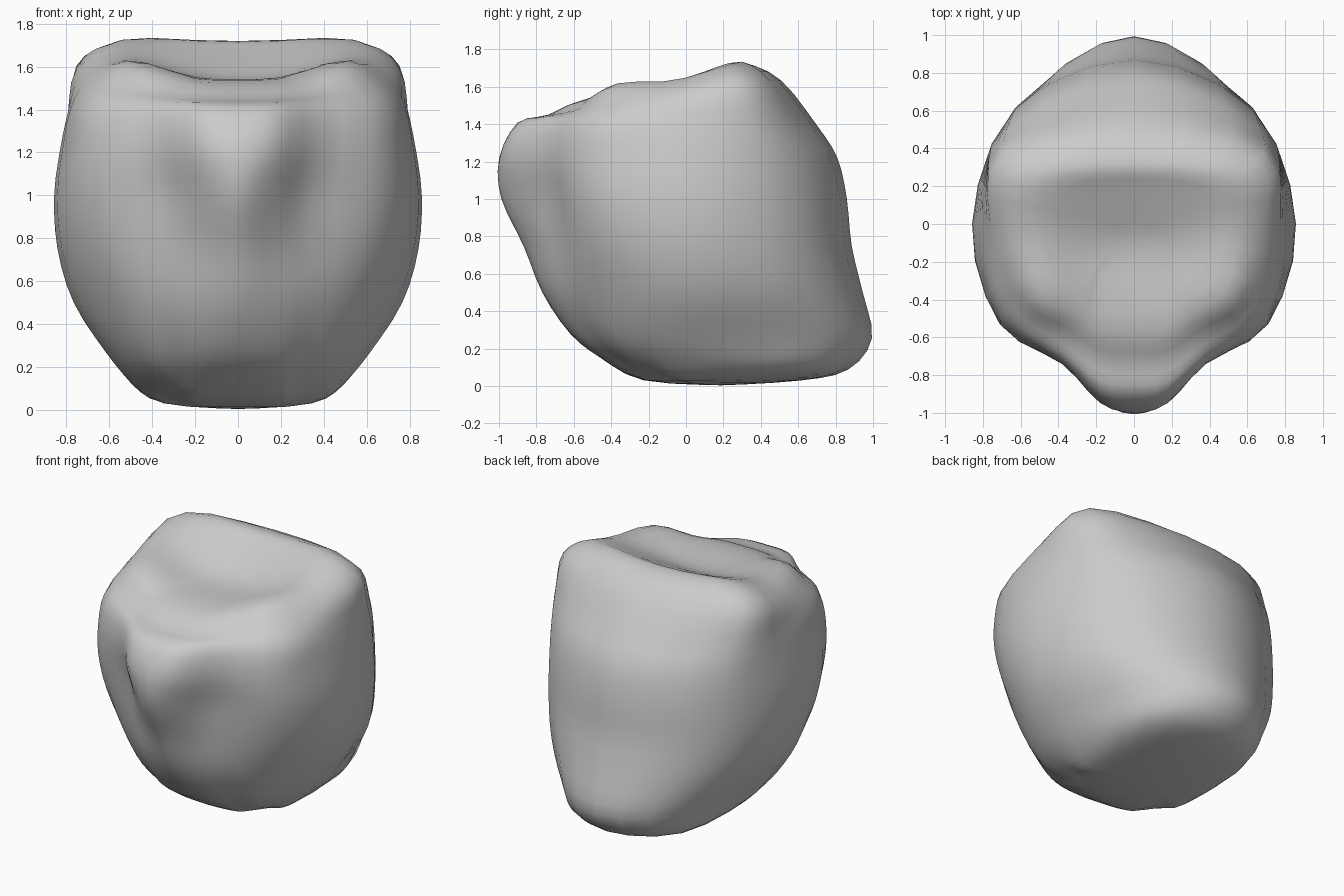
import bpy, bmesh
from math import exp
from mathutils import Vector

if "Cube" in bpy.data.objects:
    bpy.data.objects.remove(bpy.data.objects["Cube"])

# Each tilted ring, z = a + b*y, right half only:
# a, b, nose y, nose side y (x=.18), cheek dent x,y, front corner x,y, side x, back corner x,y, back y
RINGS = [
    (.03, .00, -.23, -.21, .23, -.16, .29, -.05, .35, .29, .42, .62),
    (.13, -.05, -.46, -.44, .27, -.38, .39, -.28, .50, .41, .65, .87),
    (.27, -.015, -.62, -.59, .31, -.51, .48, -.38, .62, .46, .72, 1.0),
    (.50, .00, -.77, -.72, .34, -.63, .59, -.43, .77, .58, .66, .95),
    (.75, .00, -.87, -.79, .35, -.68, .68, -.48, .845, .63, .62, .89),
    (1.0, .00, -.99, -.88, .35, -.71, .71, -.53, .86, .64, .60, .865),
    (1.22, .00, -1.0, -.95, .38, -.74, .71, -.53, .83, .66, .55, .815),
    (1.40, -.01, -.90, -.88, .38, -.71, .70, -.48, .79, .69, .47, .705),
    (1.56, .15, -.74, -.72, .37, -.59, .60, -.43, .735, .69, .38, .51),
    (1.65, .22, -.57, -.56, .28, -.48, .48, -.37, .56, .55, .26, .32),
    (1.63, .25, -.28, -.27, .20, -.23, .26, -.17, .28, .25, .16, .19),
]
BOTTOM, TOP = Vector((0, .2, .003)), Vector((0, -.05, 1.61))
STEP = 3


def spline(p0, p1, p2, p3, t):
    return .5 * (2 * p1 + (p2 - p0) * t + (2 * p0 - 5 * p1 + 4 * p2 - p3) * t * t
                 + (3 * p1 - p0 - 3 * p2 + p3) * t ** 3)


def ring(a, b, yf, yn, dx, dy, fx, fy, w, bx, by, yb):
    half = [(0, yf), (.18, yn), (dx, dy), (fx, fy), (w, 0), (bx, by), (0, yb)]
    pts = half + [(-x, y) for x, y in half[-2:0:-1]]
    pts = [Vector((x, y, a + b * y)) for x, y in pts]
    n = len(pts)
    return [spline(pts[i - 1], pts[i], pts[(i + 1) % n], pts[(i + 2) % n], k / STEP)
            for i in range(n) for k in range(STEP)]


def crown(p):
    """Raise the brow and rear corners and dish the middle of the top."""
    x, y, w = abs(p.x), p.y, min(max((p.z - 1.4) / .12, 0), 1)
    brow = .055 * exp(-(x - .5) ** 2 / .04 - (y + .36) ** 2 / .04)
    rear = .025 * exp(-(x - .45) ** 2 / .05 - (y - .24) ** 2 / .03)
    dish = .05 * exp(-x ** 2 / .16 - (y + .1) ** 2 / .04)
    return Vector((p.x, p.y, p.z + w * (brow + rear - dish)))


# Smooth the rings lengthwise between the two poles
rows = [ring(*r) for r in RINGS]
n = len(rows[0])
rows = [[BOTTOM] * n] + rows + [[TOP] * n]
last = len(rows) - 1
skin = []
for i in range(last):
    four = [rows[min(max(i + d, 0), last)] for d in (-1, 0, 1, 2)]
    for k in range(STEP):
        if i or k:
            skin.append([spline(*(r[j] for r in four), k / STEP) for j in range(n)])

# Rounded body skin with closed ends
bm = bmesh.new()
loops = [[bm.verts.new(crown(p)) for p in row] for row in skin]
for lo, hi in zip(loops, loops[1:]):
    for j in range(n):
        k = (j + 1) % n
        bm.faces.new((lo[j], lo[k], hi[k], hi[j]))
for loop, pole in ((loops[0], BOTTOM), (loops[-1], TOP)):
    v = bm.verts.new(crown(pole))
    for j in range(n):
        bm.faces.new((loop[j], v, loop[(j + 1) % n]))
bmesh.ops.smooth_vert(bm, verts=bm.verts, factor=.25, use_axis_x=True, use_axis_y=True, use_axis_z=True)
bmesh.ops.recalc_face_normals(bm, faces=bm.faces)
for f in bm.faces:
    f.smooth = True
mesh = bpy.data.meshes.new("rounded_head")
bm.to_mesh(mesh)
bm.free()
head = bpy.data.objects.new("rounded_head", mesh)
bpy.context.collection.objects.link(head)
